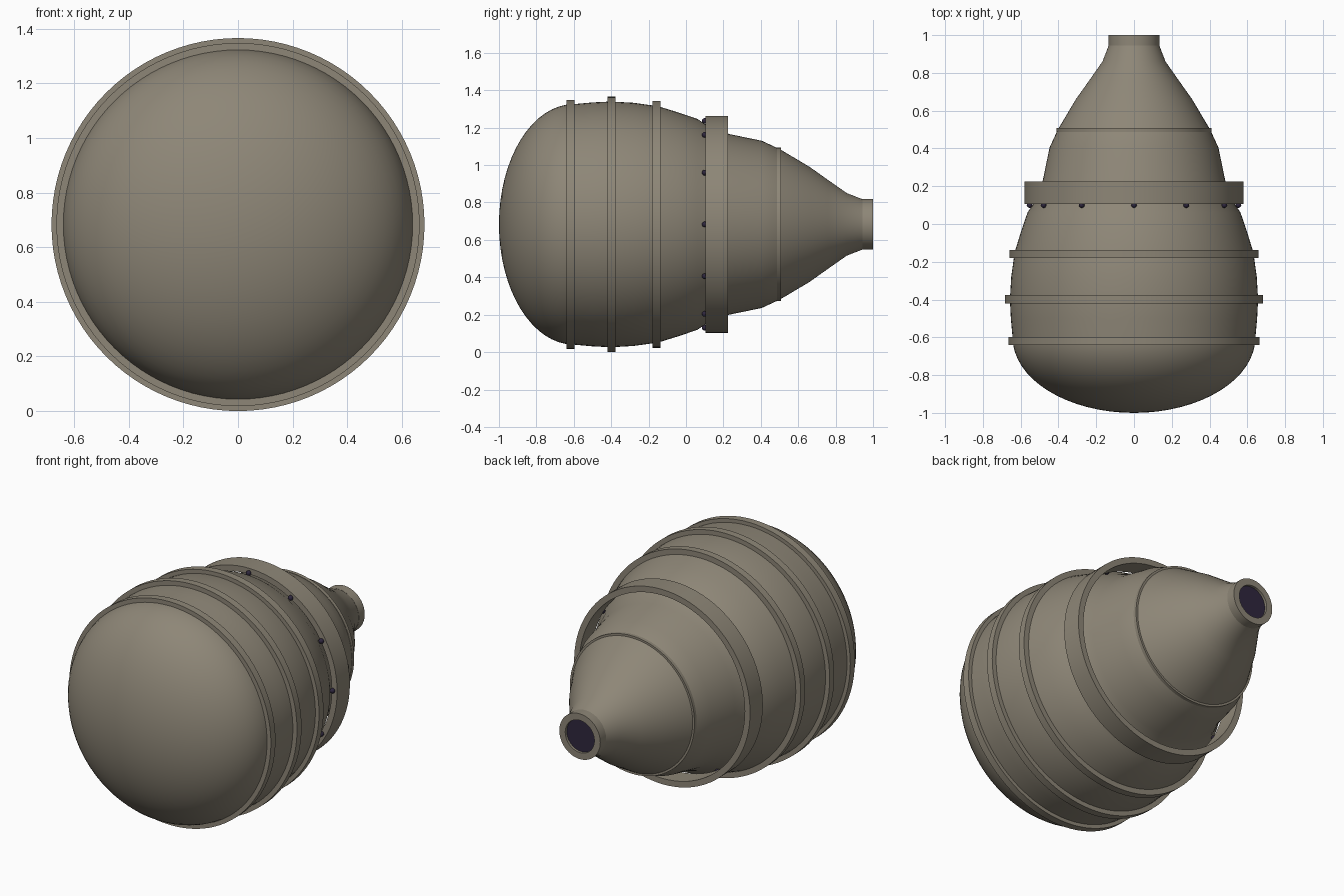
import bpy, bmesh, math

if "Cube" in bpy.data.objects:
    bpy.data.objects.remove(bpy.data.objects["Cube"])

AXIS_Z = 0.683   # height of the long axis
SEG = 96


def material(name, rgb):
    m = bpy.data.materials.new(name)
    m.diffuse_color = (*rgb, 1)
    m.use_nodes = True
    m.node_tree.nodes["Principled BSDF"].inputs["Base Color"].default_value = m.diffuse_color
    return m


shell_mat = material("warm_grey", (0.27, 0.24, 0.185))
dark_mat = material("dark_violet", (0.028, 0.02, 0.048))


def finish(name, bm, mat, smooth=True):
    bmesh.ops.recalc_face_normals(bm, faces=bm.faces[:])
    mesh = bpy.data.meshes.new(name)
    bm.to_mesh(mesh)
    bm.free()
    mesh.materials.append(mat)
    ob = bpy.data.objects.new(name, mesh)
    ob.location.z = AXIS_Z
    bpy.context.collection.objects.link(ob)
    if smooth:
        bpy.ops.object.select_all(action='DESELECT')
        ob.select_set(True)
        bpy.context.view_layer.objects.active = ob
        bpy.ops.object.shade_smooth_by_angle(angle=math.radians(32))
    return ob


def lathe(name, profile, mat, closed=False):
    """Spin (y, radius) points around the y axis."""
    bm = bmesh.new()
    verts = [bm.verts.new((r, y, 0)) for y, r in profile]
    pairs = list(zip(verts, verts[1:]))
    if closed:
        pairs.append((verts[-1], verts[0]))
    edges = [bm.edges.new(p) for p in pairs]
    bmesh.ops.spin(bm, geom=verts + edges, cent=(0, 0, 0), axis=(0, 1, 0),
                   angle=math.tau, steps=SEG, use_merge=True)
    bmesh.ops.remove_doubles(bm, verts=bm.verts[:], dist=1e-5)
    return finish(name, bm, mat)


def ring(name, y0, y1, inner, outer, mat=shell_mat):
    return lathe(name, [(y0, inner), (y0, outer), (y1, outer), (y1, inner)], mat, True)


# Hull: elliptical nose dome, then a tapering tail
dome = []
for i in range(17):
    a = i / 16 * math.pi / 2
    dome.append((-0.6 - 0.4 * math.cos(a), 0.643 * math.sin(a)))
tail = [(-0.5, 0.652), (-0.4, 0.657), (-0.28, 0.65), (-0.15, 0.632), (-0.04, 0.598),
        (0.06, 0.564), (0.115, 0.528), (0.23, 0.483), (0.405, 0.447), (0.5, 0.403),
        (0.66, 0.308), (0.76, 0.237), (0.86, 0.167), (0.95, 0.132)]
lathe("hull", dome + tail, shell_mat)

# Bands around the hull
ring("front_band", -0.64, -0.597, 0.60, 0.665)
ring("middle_band", -0.42, -0.377, 0.62, 0.683)
ring("rear_band", -0.18, -0.137, 0.59, 0.66)
ring("tail_band", 0.487, 0.507, 0.38, 0.411)

# Wide floating collar and its bolts
ring("wide_collar", 0.105, 0.225, 0.545, 0.58)
bm = bmesh.new()
for i in range(12):
    a = i * math.tau / 12
    ret = bmesh.ops.create_uvsphere(bm, u_segments=12, v_segments=8, radius=0.015)
    bmesh.ops.translate(bm, verts=ret["verts"],
                        vec=(0.553 * math.cos(a), 0.1, 0.553 * math.sin(a)))
finish("collar_bolts", bm, dark_mat)

# Nozzle rim and dark opening
ring("nozzle_rim", 0.945, 1.0, 0.096, 0.135)
lathe("nozzle_opening", [(0.97, 0.098), (0.985, 0.098), (0.985, 0.0)], dark_mat)
